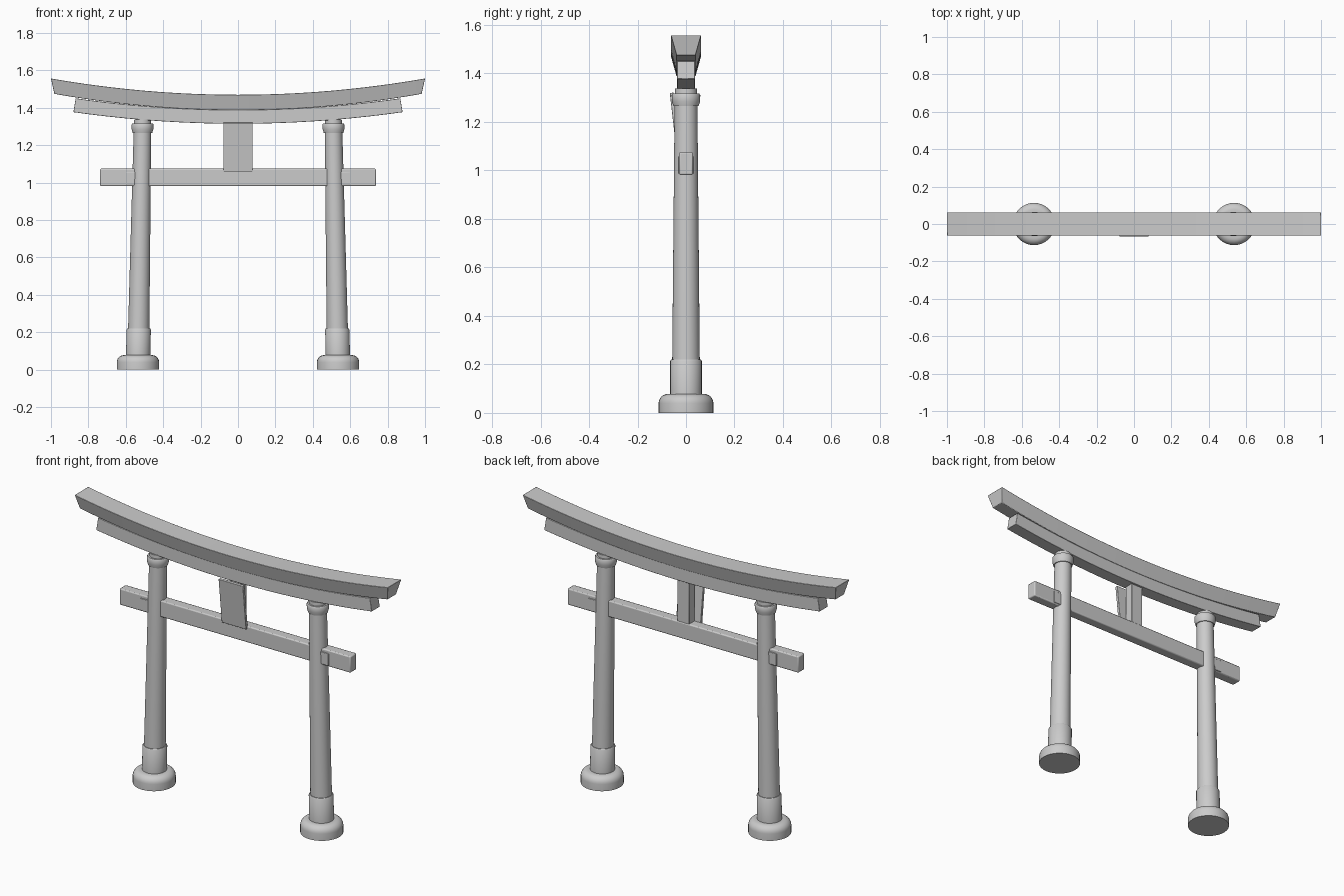
import bpy, bmesh, math

if "Cube" in bpy.data.objects:
    bpy.data.objects.remove(bpy.data.objects["Cube"])


def finish(name, bm, bevel=0.0, angle=35):
    bmesh.ops.recalc_face_normals(bm, faces=bm.faces)
    me = bpy.data.meshes.new(name)
    bm.to_mesh(me)
    bm.free()
    ob = bpy.data.objects.new(name, me)
    bpy.context.collection.objects.link(ob)
    bpy.ops.object.select_all(action='DESELECT')
    ob.select_set(True)
    bpy.context.view_layer.objects.active = ob
    if bevel:
        m = ob.modifiers.new("bevel", 'BEVEL')
        m.width, m.segments, m.limit_method = bevel, 2, 'ANGLE'
        m.angle_limit = math.radians(50)
    bpy.ops.object.shade_smooth_by_angle(angle=math.radians(angle))
    return ob


def loft(name, rings, **kw):
    """Skin a list of closed point rings and cap both ends."""
    bm = bmesh.new()
    vr = [[bm.verts.new(p) for p in r] for r in rings]
    n = len(vr[0])
    for a, b in zip(vr, vr[1:]):
        for i in range(n):
            j = (i + 1) % n
            bm.faces.new((a[i], a[j], b[j], b[i]))
    bm.faces.new(vr[0])
    bm.faces.new(vr[-1])
    return finish(name, bm, **kw)


def lathe(name, profile, centre, n=32):
    """Round part from (radius, z) pairs; centre(z) gives the x of each ring."""
    return loft(name, [[(centre(z) + r * math.cos(math.tau * i / n),
                         r * math.sin(math.tau * i / n), z)
                        for i in range(n)] for r, z in profile])


def box(name, centre, size, bevel=0.003, tilt=0.0):
    bm = bmesh.new()
    bmesh.ops.create_cube(bm, size=1)
    bmesh.ops.scale(bm, vec=size, verts=bm.verts)
    ob = finish(name, bm, bevel)
    ob.location = centre
    ob.rotation_euler.x = tilt
    return ob


def curved_beam(name, x_bot, x_top, z_bot, z_top, w_bot, w_top, rise, steps=40):
    """Upswept beam with a trapezoid section and slanted ends."""
    rings = []
    for i in range(steps + 1):
        t = 2 * i / steps - 1
        zb, zt = z_bot + rise * t * t, z_top + rise * t * t
        rings.append([(t * x_bot, -w_bot, zb), (t * x_bot, w_bot, zb),
                      (t * x_top, w_top, zt), (t * x_top, -w_top, zt)])
    return loft(name, rings, bevel=0.002)


# Upper lintel and the shorter one beneath it
curved_beam("top_lintel", 0.982, 1.0, 1.388, 1.47, 0.039, 0.062, 0.087)
curved_beam("under_lintel", 0.88, 0.868, 1.315, 1.389, 0.037, 0.037, 0.062)

# Straight tie beam, centre strut and tilted tablet
box("tie_beam", (0, 0, 1.028), (1.475, 0.058, 0.094), 0.006)
box("centre_strut", (0, 0, 1.2), (0.076, 0.05, 0.26))
box("tablet", (0, -0.044, 1.19), (0.156, 0.016, 0.262), 0.002, math.radians(6.5))

# Leaning posts with stone base, sleeve, cap and wedges
base_round = [(0.075 + 0.038 * math.cos(a), 0.04 + 0.038 * math.sin(a))
              for a in [math.pi / 2 * k / 6 for k in range(7)]]
for side, s in (("left", -1), ("right", 1)):
    def lean(z, s=s):
        return s * (0.535 - 0.019 * z)
    lathe(side + "_base", [(0.113, 0)] + base_round, lambda z: s * 0.535)
    lathe(side + "_sleeve", [(0.065, 0.07), (0.065, 0.214), (0.061, 0.22)], lean)
    lathe(side + "_post", [(0.057, 0.2), (0.047, 1.27), (0.045, 1.337)], lean)
    lathe(side + "_cap", [(0.052, 1.265), (0.058, 1.285), (0.059, 1.31),
                          (0.055, 1.317)], lean)
    box(side + "_wedge", (s * 0.57, 0, 1.022), (0.06, 0.066, 0.07), 0.002)
